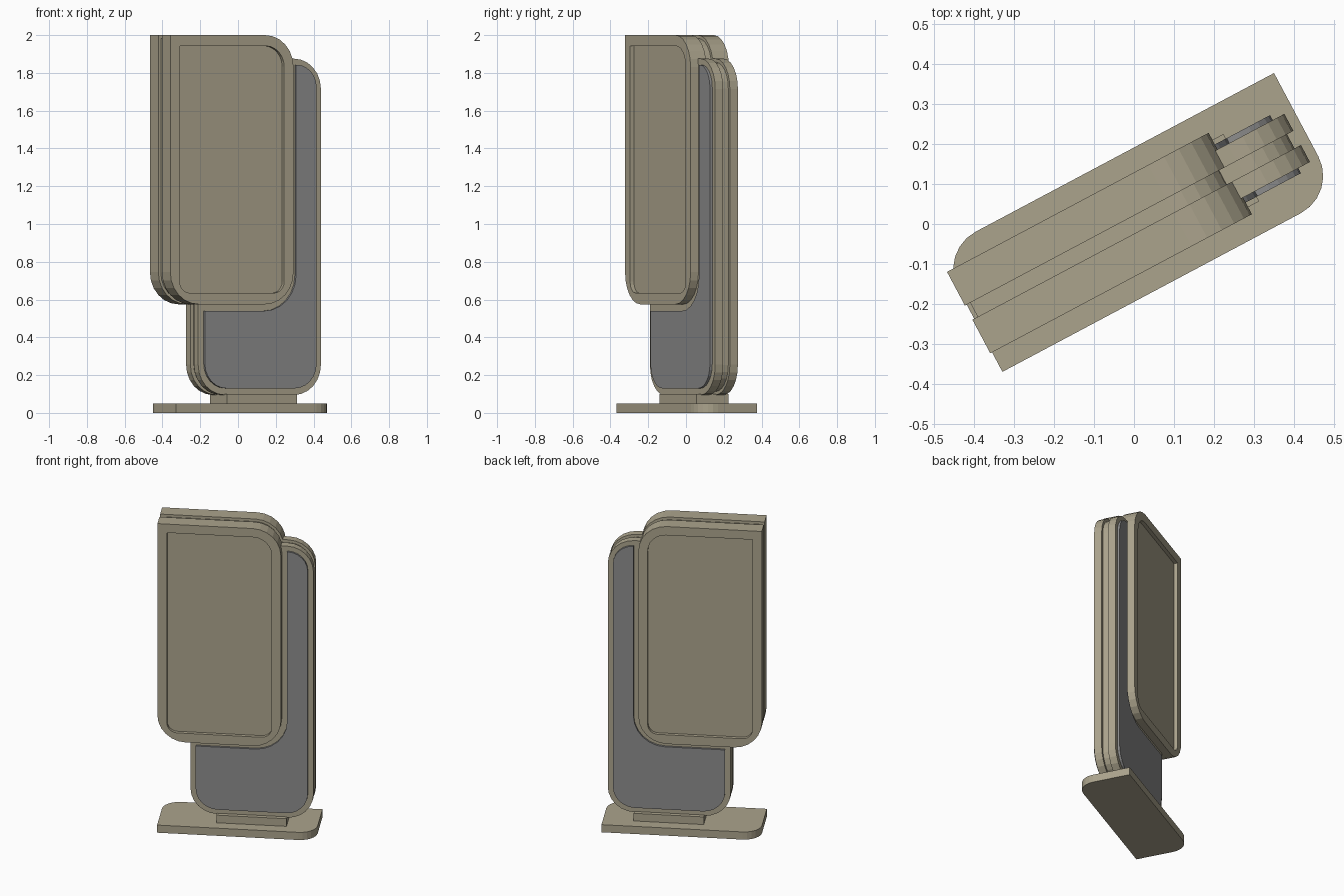
import bpy, bmesh, math
from mathutils import Vector

cube = bpy.data.objects.get("Cube")
if cube:
    bpy.data.objects.remove(cube)

SEGS = 6
TURN = math.radians(28)


def material(name, rgb):
    m = bpy.data.materials.new(name)
    m.use_nodes = True
    m.diffuse_color = (*rgb, 1)
    m.node_tree.nodes["Principled BSDF"].inputs["Base Color"].default_value = (*rgb, 1)
    return m


beige = material("beige metal", (0.41, 0.37, 0.265))
grey = material("grey panel", (0.265, 0.265, 0.265))


def outline(corners):
    """Polygon from (a, b, radius) corners, each filleted with an arc."""
    pts = []
    for i, (a, b, r) in enumerate(corners):
        p = Vector((a, b))
        if r == 0:
            pts.append(p)
            continue
        d1 = (Vector(corners[i - 1][:2]) - p).normalized()
        d2 = (Vector(corners[(i + 1) % len(corners)][:2]) - p).normalized()
        centre = p + (d1 + d2) * r          # all corners are right angles
        for k in range(SEGS + 1):
            t = math.pi / 2 * k / SEGS
            pts.append(centre - d2 * r * math.cos(t) - d1 * r * math.sin(t))
    return pts


def rect(a0, a1, b0, b1, radii):
    """Rounded rectangle; radii run from low-low counter-clockwise."""
    ends = [(a0, b0), (a1, b0), (a1, b1), (a0, b1)]
    return outline([(a, b, r) for (a, b), r in zip(ends, radii)])


def loft(name, rings, mat, upright=True):
    """Join equal-count outlines at given depths and cap both ends."""
    bm = bmesh.new()
    loops = []
    for pts, d in rings:
        loops.append([bm.verts.new((p.x, d, p.y) if upright else (p.x, p.y, d)) for p in pts])
    n = len(loops[0])
    for lo, hi in zip(loops, loops[1:]):
        for i in range(n):
            j = (i + 1) % n
            bm.faces.new((lo[i], lo[j], hi[j], hi[i]))
    bm.faces.new(loops[0])
    bm.faces.new(loops[-1])
    bmesh.ops.recalc_face_normals(bm, faces=bm.faces)
    me = bpy.data.meshes.new(name)
    bm.to_mesh(me)
    bm.free()
    me.materials.append(mat)
    ob = bpy.data.objects.new(name, me)
    ob.rotation_euler.z = TURN
    ob.location = (0.007, 0.002, 0)
    bpy.context.collection.objects.link(ob)
    return ob


def slab(name, pts, d0, d1, mat, upright=True):
    return loft(name, [(pts, d0), (pts, d1)], mat, upright)


# Base plate with two opposite rounded corners, and the plinth on it
slab("base_plate", rect(-0.47, 0.478, -0.17, 0.17, (0, 0.105, 0, 0.105)), 0, 0.05, beige, False)
slab("plinth", rect(-0.125, 0.295, -0.095, 0.095, (0, 0, 0, 0)), 0.05, 0.1, beige, False)

# Recessed cores between the paired slabs
slab("upper_core", rect(-0.46, 0.246, 0.592, 1.983, (0.15, 0.15, 0.15, 0)), -0.025, 0.025, beige)
slab("lower_core", rect(-0.263, 0.435, 0.113, 1.857, (0.14,) * 4), -0.025, 0.025, beige)

# Upper slabs with sunken faces, lower slabs with raised grey plates
upper = rect(-0.475, 0.264, 0.575, 2.0, (0.17, 0.17, 0.17, 0))
sunken = rect(-0.418, 0.208, 0.635, 1.943, (0.06, 0.06, 0.11, 0))
lower = rect(-0.283, 0.453, 0.095, 1.875, (0.16,) * 4)
plate = outline([(-0.25, 0.13, 0.13), (0.42, 0.13, 0.13), (0.42, 1.843, 0.12),
                 (0.297, 1.843, 0), (0.297, 0.54, 0.19), (-0.25, 0.54, 0)])
for side, s in (("front", -1), ("back", 1)):
    loft(side + "_upper_slab", [(upper, s * 0.02), (upper, s * 0.115),
                                (sunken, s * 0.115), (sunken, s * 0.092)], beige)
    slab(side + "_lower_slab", lower, s * 0.02, s * 0.068, beige)
    slab(side + "_grey_plate", plate, s * 0.066, s * 0.082, grey)
